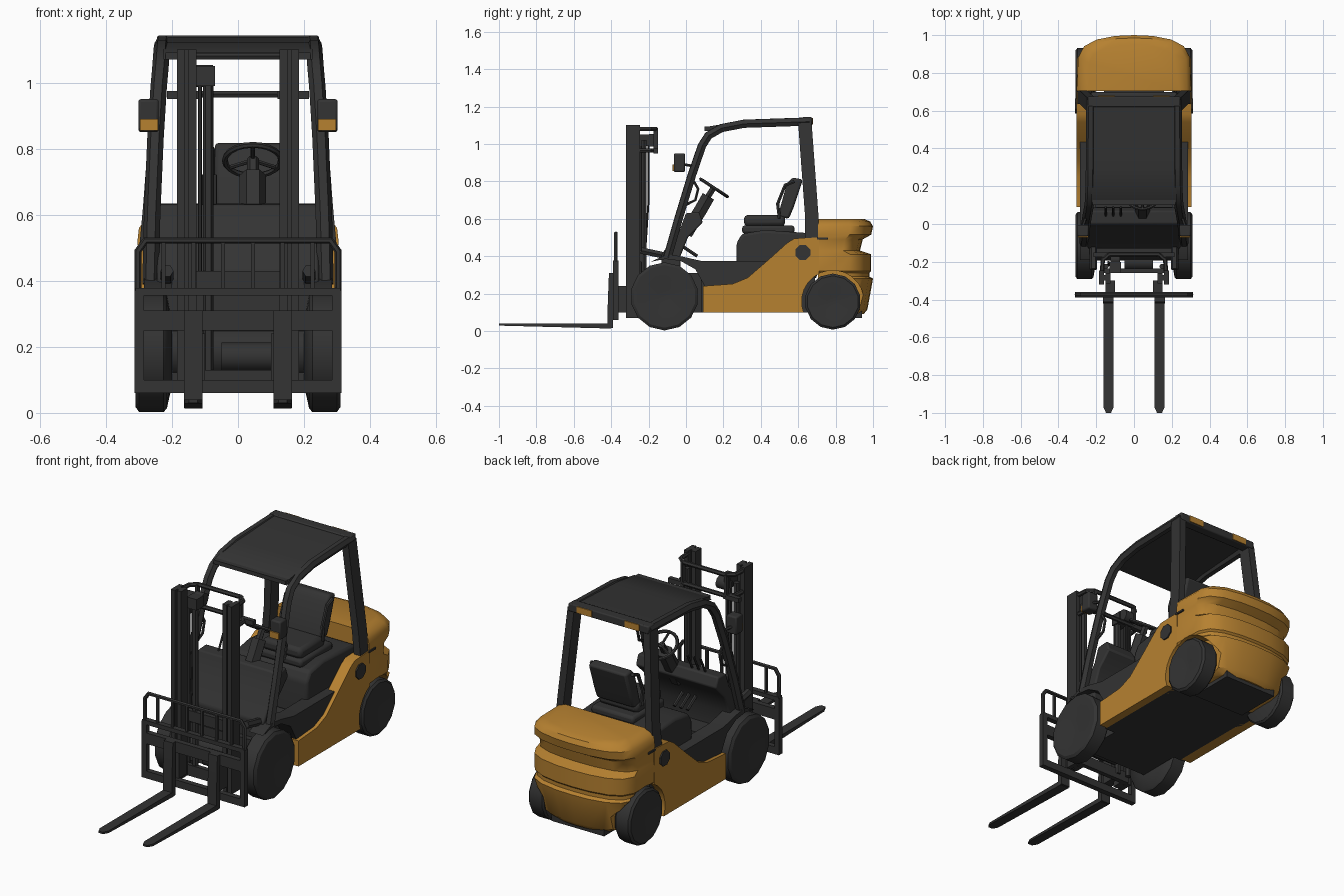
import bpy, bmesh, math
from mathutils import Vector, Matrix

if "Cube" in bpy.data.objects:
    bpy.data.objects.remove(bpy.data.objects["Cube"])


def material(name, rgb):
    m = bpy.data.materials.new(name)
    m.use_nodes = True
    m.diffuse_color = (*rgb, 1)
    m.node_tree.nodes["Principled BSDF"].inputs["Base Color"].default_value = (*rgb, 1)
    return m


YELLOW = material("machine yellow", (0.47, 0.22, 0.03))
DARK = material("dark grey", (0.033, 0.033, 0.033))
made = []


def finish(name, bm, mat, mirror=False, bevel=0):
    bmesh.ops.recalc_face_normals(bm, faces=bm.faces)
    me = bpy.data.meshes.new(name)
    bm.to_mesh(me)
    bm.free()
    ob = bpy.data.objects.new(name, me)
    bpy.context.scene.collection.objects.link(ob)
    me.materials.append(mat)
    if bevel:
        b = ob.modifiers.new("Bevel", "BEVEL")
        b.width, b.segments = bevel, 2
    if mirror:
        ob.modifiers.new("Mirror", "MIRROR")
    made.append(ob)
    return ob


def loft(name, rings, mat, **kw):
    """Skin between closed rings of points, capped at both ends."""
    bm = bmesh.new()
    rows = [[bm.verts.new(p) for p in ring] for ring in rings]
    n = len(rows[0])
    for a, b in zip(rows, rows[1:]):
        for i in range(n):
            bm.faces.new((a[i], a[(i + 1) % n], b[(i + 1) % n], b[i]))
    bm.faces.new(rows[0])
    bm.faces.new(rows[-1])
    return finish(name, bm, mat, **kw)


def prism(name, profile, x0, x1, mat=DARK, **kw):
    """Side profile of (y, z) points pushed along x."""
    return loft(name, [[(x, y, z) for y, z in profile] for x in (x0, x1)], mat, **kw)


def box(name, x, y, z, mat=DARK, **kw):
    return prism(name, [(y[0], z[0]), (y[1], z[0]), (y[1], z[1]), (y[0], z[1])], *x, mat, **kw)


def lathe(name, profile, y, z, sides, **kw):
    """Turn (x, radius) points round an axle along x."""
    turn = [2 * math.pi * (i + 0.5) / sides for i in range(sides)]
    return loft(name, [[(x, y + r * math.cos(a), z + r * math.sin(a)) for a in turn]
                       for x, r in profile], DARK, **kw)


def tube(name, points, r, mirror=False, closed=False):
    cu = bpy.data.curves.new(name, "CURVE")
    cu.dimensions, cu.bevel_depth, cu.bevel_resolution, cu.use_fill_caps = "3D", r, 1, True
    sp = cu.splines.new("POLY")
    sp.points.add(len(points) - 1)
    sp.use_cyclic_u = closed
    for p, co in zip(sp.points, points):
        p.co = (*co, 1)
    tmp = bpy.data.objects.new(name, cu)
    bm = bmesh.new()
    bm.from_mesh(bpy.data.meshes.new_from_object(tmp))
    bpy.data.objects.remove(tmp)
    return finish(name, bm, DARK, mirror=mirror)


# Wheels and axles
for name, y, z, r in (("front_wheels", -0.115, 0.185, 0.182), ("rear_wheels", 0.785, 0.157, 0.15)):
    lathe(name, [(0.2, r * 0.5), (0.215, r * 0.94), (0.225, r), (0.3, r), (0.31, r * 0.92),
                 (0.31, r * 0.6), (0.3, r * 0.2)], y, z, 14, mirror=True)
lathe("front_axle", [(-0.22, 0.08), (0.22, 0.08)], -0.115, 0.185, 12)
lathe("rear_axle", [(-0.22, 0.05), (0.22, 0.05)], 0.785, 0.157, 12)
lathe("tilt_pump", [(-0.05, 0.045), (0.1, 0.045)], -0.2, 0.17, 12)

# Chassis, floor and sills
box("chassis", (-0.26, 0.26), (0.08, 0.69), (0.1, 0.29))
box("front_chassis", (-0.2, 0.2), (-0.16, 0.09), (0.1, 0.31))
box("rear_chassis", (-0.16, 0.16), (0.68, 0.94), (0.07, 0.12))
prism("side_sills", [(-0.19, 0.37), (-0.1, 0.41), (-0.03, 0.4), (0.08, 0.375), (0.46, 0.375),
                     (0.46, 0.24), (0.1, 0.24), (0.05, 0.33), (-0.03, 0.375), (-0.11, 0.385)],
      0.2, 0.285, mirror=True)
prism("engine_hood", [(0.27, 0.28), (0.27, 0.47), (0.3, 0.52), (0.42, 0.54), (0.7, 0.52), (0.7, 0.28)],
      -0.23, 0.23, bevel=0.015)
prism("front_cowl", [(-0.13, 0.3), (-0.13, 0.41), (-0.03, 0.55), (0, 0.63), (0.07, 0.635),
                     (0.09, 0.58), (0.01, 0.5), (-0.03, 0.4), (-0.03, 0.3)], -0.245, 0.245, bevel=0.008)

# Yellow body sides and lofted counterweight
sides = prism("body_sides", [(0.09, 0.1), (0.71, 0.1), (0.71, 0.5), (0.58, 0.495), (0.54, 0.47),
                             (0.44, 0.38), (0.33, 0.285), (0.25, 0.252), (0.09, 0.24)],
              0.245, 0.305, YELLOW, mirror=True)
half = [(1, 0), (0.985, 0.6), (0.88, 0.8), (0.66, 0.92), (0.33, 0.985), (0, 1)]
plan = half + [(-a, b) for a, b in reversed(half[:-1])]
levels = [(0.09, 0.2, 0.95), (0.115, 0.25, 0.97), (0.28, 0.3, 1), (0.29, 0.295, 0.98), (0.31, 0.295, 0.98),
          (0.32, 0.303, 0.99), (0.41, 0.305, 0.99), (0.43, 0.3, 0.93), (0.49, 0.3, 0.945),
          (0.515, 0.305, 0.99), (0.56, 0.3, 1), (0.585, 0.28, 0.985), (0.6, 0.24, 0.95)]
weight = loft("counterweight", [[(w * a, 0.705 + (b - 0.705) * c, z) for a, c in plan]
                                for z, w, b in levels], YELLOW)

# Rear wheel arches are cut out of both yellow parts
arch = lathe("arch_cutter", [(0.205, 0.167), (0.4, 0.167)], 0.785, 0.157, 24, mirror=True)
arch.hide_render = True
for ob in (sides, weight):
    cut = ob.modifiers.new("Arch", "BOOLEAN")
    cut.operation, cut.object, cut.solver = "DIFFERENCE", arch, "EXACT"
    bpy.context.view_layer.objects.active = ob
    for m in [m.name for m in ob.modifiers]:
        bpy.ops.object.modifier_apply(modifier=m)
made.remove(arch)
bpy.data.objects.remove(arch)

lathe("side_caps", [(0.3, 0.043), (0.312, 0.043)], 0.625, 0.42, 8, mirror=True)
box("side_vents", (0.3, 0.308), (0.7, 0.76), (0.49, 0.5), mirror=True)

# Seat
SX = 0.045
box("seat_base", (SX - 0.13, SX + 0.13), (0.3, 0.58), (0.52, 0.565), bevel=0.015)
box("seat_cushion", (SX - 0.12, SX + 0.12), (0.31, 0.53), (0.56, 0.62), bevel=0.02)
prism("seat_back", [(0.49, 0.61), (0.55, 0.6), (0.575, 0.66), (0.625, 0.81), (0.57, 0.82), (0.54, 0.79)],
      SX - 0.115, SX + 0.115, bevel=0.012)
for s in (-1, 1):
    x = SX + s * 0.125
    tube("seat_armrest", [(x, 0.5, 0.6), (x, 0.49, 0.68), (x, 0.53, 0.78), (x, 0.58, 0.8)], 0.01)

# Steering and levers
tube("steering_column", [(SX, 0, 0.52), (SX, 0.08, 0.65), (SX, 0.12, 0.72)], 0.04)
tube("steering_shaft", [(SX, 0.1, 0.69), (SX, 0.15, 0.77)], 0.018)
tilt = Matrix.Translation((SX, 0.15, 0.765)) @ Matrix.Rotation(-0.58, 4, "X")
tube("steering_wheel", [tilt @ Vector((0.085 * math.cos(a), 0.085 * math.sin(a), 0))
                        for a in [math.pi * i / 10 for i in range(20)]], 0.009, closed=True)
for a in (0, 2.1, 4.2):
    tube("wheel_spoke", [tilt @ Vector((0, 0, 0)),
                         tilt @ Vector((0.085 * math.sin(a), -0.085 * math.cos(a), 0))], 0.007)
for i in range(3):
    x = -0.15 + i * 0.04
    tube("control_lever", [(x, 0.04, 0.62), (x, 0.09, 0.72)], 0.006)
    tube("pedal", [(x + 0.1, -0.03, 0.46), (x + 0.1, 0.06, 0.4)], 0.01)

# Overhead guard
tube("front_pillars", [(0.265, -0.1, 0.39), (0.26, -0.04, 0.6), (0.25, 0.03, 0.83), (0.24, 0.085, 0.99),
                       (0.235, 0.12, 1.045), (0.232, 0.19, 1.085), (0.23, 0.31, 1.108),
                       (0.228, 0.66, 1.12)], 0.025, mirror=True)
loft("rear_pillars", [[(x + dx, y + dy, z) for dx, dy in ((-0.02, -0.036), (0.02, -0.036), (0.02, 0.036), (-0.02, 0.036))]
                      for x, y, z in ((0.28, 0.672, 0.49), (0.268, 0.672, 0.62), (0.23, 0.635, 1.12))],
     DARK, mirror=True)
prism("roof_panel", [(0.1, 1.07), (0.13, 1.095), (0.3, 1.122), (0.66, 1.138), (0.66, 1.12),
                     (0.3, 1.1), (0.15, 1.07)], -0.225, 0.225)
box("roof_rear_beam", (-0.245, 0.245), (0.62, 0.675), (1.1, 1.143), bevel=0.006)
box("roof_front_beam", (-0.22, 0.22), (0.1, 0.15), (1.07, 1.092))
box("roof_rear_plates", (0.1, 0.19), (0.67, 0.679), (1.105, 1.14), YELLOW, mirror=True)
tube("grab_handles", [(0.25, -0.01, 0.67), (0.25, 0.05, 0.7), (0.25, 0.065, 0.76), (0.25, 0.03, 0.82)],
     0.008, mirror=True)

# Mirrors with indicator plates
box("mirrors", (0.24, 0.302), (-0.065, -0.005), (0.85, 0.95), bevel=0.008, mirror=True)
box("indicator_plates", (0.243, 0.297), (-0.072, -0.064), (0.855, 0.89), YELLOW, mirror=True)
tube("mirror_arms", [(0.27, -0.01, 0.89), (0.25, 0.05, 0.88)], 0.008, mirror=True)

# Mast
for name, x0, x1, y0, y1 in (("outer_rails", 0.16, 0.185, -0.32, -0.245),
                             ("inner_rails", 0.125, 0.15, -0.315, -0.26),
                             ("rail_webs", 0.145, 0.165, -0.3, -0.27)):
    box(name, (x0, x1), (y0, y1), (0.07, 1.1), mirror=True)
for name, z0, z1 in (("mast_foot", 0.07, 0.13), ("mast_middle_brace", 0.37, 0.43)):
    box(name, (-0.16, 0.16), (-0.26, -0.235), (z0, z1))
for z in (0.965, 1.08):
    tube("mast_bow", [(0.17, -0.26, z), (0.165, -0.19, z), (0.13, -0.16, z),
                      (-0.13, -0.16, z), (-0.165, -0.19, z), (-0.17, -0.26, z)], 0.012)
box("bow_ends", (0.12, 0.215), (-0.175, -0.15), (0.95, 0.975), mirror=True)
box("bow_plates", (0.125, 0.14), (-0.175, -0.15), (0.96, 1.085), mirror=True)
tube("lift_cylinders", [(0.15, -0.225, 0.1), (0.15, -0.225, 1.02)], 0.016, mirror=True)
tube("centre_cylinder", [(-0.09, -0.24, 0.1), (-0.09, -0.24, 1)], 0.016)
box("chain_block", (-0.13, -0.07), (-0.26, -0.2), (0.99, 1.05))
lathe("chain_pulley", [(-0.125, 0.035), (-0.075, 0.035)], -0.185, 1.02, 12)
for x in (-0.115, -0.135):
    tube("hose", [(x, -0.2, 1.03), (x, -0.2, 0.7), (x, -0.22, 0.4)], 0.006)
tube("tilt_cylinders", [(0.215, -0.24, 0.43), (0.215, -0.1, 0.4)], 0.02, mirror=True)

# Fork carriage and load backrest
for name, w, z0, z1 in (("carriage_lower_bar", 0.31, 0.06, 0.1), ("carriage_upper_bar", 0.31, 0.25, 0.31),
                        ("backrest_lower_bar", 0.31, 0.355, 0.378)):
    box(name, (-w, w), (-0.39, -0.36), (z0, z1))
box("carriage_sides", (0.285, 0.313), (-0.39, -0.36), (0.06, 0.37), mirror=True)
box("carriage_rollers", (0.1, 0.15), (-0.37, -0.3), (0.1, 0.24), mirror=True)
tube("backrest_frame", [(0.303, -0.375, 0.36), (0.303, -0.375, 0.49), (0.28, -0.375, 0.522),
                        (-0.28, -0.375, 0.522), (-0.303, -0.375, 0.49), (-0.303, -0.375, 0.36)], 0.011)
for x in (0.045, 0.135, 0.225):
    box("backrest_bars", (x - 0.006, x + 0.006), (-0.382, -0.368), (0.36, 0.522), mirror=True)

# Forks with tapered tips
prism("fork_shanks", [(-0.42, 0.015), (-0.39, 0.015), (-0.39, 0.31), (-0.412, 0.31), (-0.42, 0.1)],
      0.108, 0.163, mirror=True)
loft("fork_blades", [[(0.135 - w, y, z0), (0.135 + w, y, z0), (0.135 + w, y, z1), (0.135 - w, y, z1)]
                     for y, w, z0, z1 in ((-0.4, 0.027, 0.013, 0.04), (-0.97, 0.027, 0.028, 0.04),
                                          (-1, 0.013, 0.03, 0.04))], DARK, mirror=True)

# Smooth shading that keeps hard edges
bpy.ops.object.select_all(action="DESELECT")
for ob in made:
    ob.select_set(True)
bpy.context.view_layer.objects.active = made[0]
bpy.ops.object.shade_smooth_by_angle(angle=math.radians(35))
